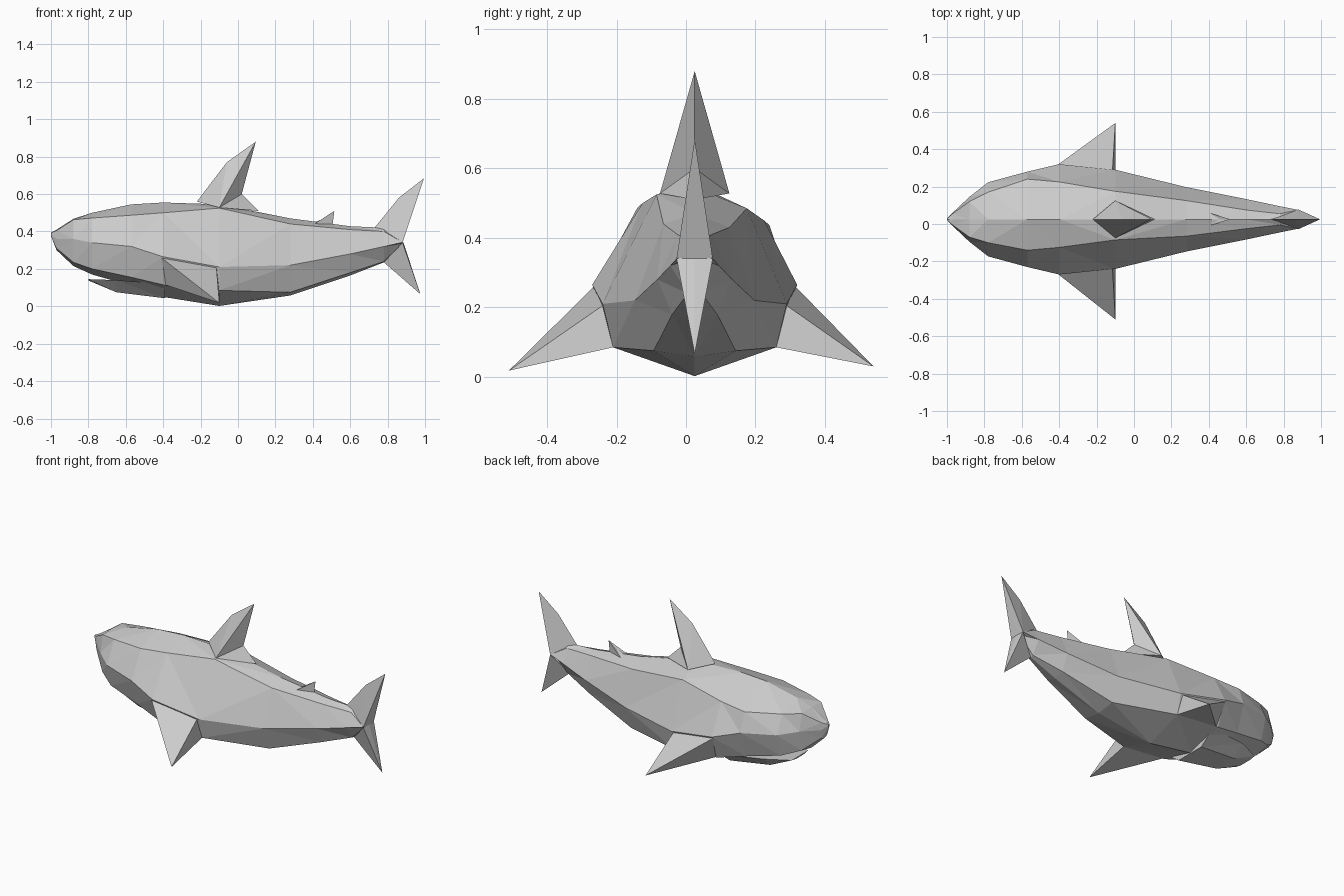
import bpy, bmesh

cube = bpy.data.objects.get("Cube")
if cube:
    bpy.data.objects.remove(cube, do_unlink=True)

grey = bpy.data.materials.new("shark grey")
grey.use_nodes = True
grey.diffuse_color = (0.6, 0.6, 0.6, 1)
grey.node_tree.nodes["Principled BSDF"].inputs["Base Color"].default_value = (0.6, 0.6, 0.6, 1)

MID = 0.025  # y of the centre plane


def finish(name, bm):
    bmesh.ops.recalc_face_normals(bm, faces=bm.faces)
    mesh = bpy.data.meshes.new(name)
    bm.to_mesh(mesh)
    bm.free()
    mesh.materials.append(grey)
    obj = bpy.data.objects.new(name, mesh)
    bpy.context.collection.objects.link(obj)
    return obj


def loft(name, rings):
    """Skin closed rings of equal point count and cap both ends."""
    bm = bmesh.new()
    loops = [[bm.verts.new((x, MID + y, z)) for y, z in pts] for x, pts in rings]
    n = len(loops[0])
    for a, b in zip(loops, loops[1:]):
        for i in range(n):
            j = (i + 1) % n
            bm.faces.new((a[i], a[j], b[j], b[i]))
    bm.faces.new(loops[0])
    bm.faces.new(loops[-1])
    bmesh.ops.triangulate(bm, faces=bm.faces)
    return finish(name, bm)


def solid(name, points):
    """Convex faceted solid from corner points."""
    bm = bmesh.new()
    verts = [bm.verts.new((x, MID + y, z)) for x, y, z in points]
    bmesh.ops.convex_hull(bm, input=verts)
    return finish(name, bm)


def fin(name, profile, root, half):
    """Fin with a knife-edge leading profile and a side point that gives thickness."""
    bm = bmesh.new()
    edge = [bm.verts.new((x, MID, z)) for x, z in profile]
    for s in (-1, 1):
        side = bm.verts.new((root[0], MID + s * half, root[1]))
        for a, b in zip(edge, edge[1:] + edge[:1]):
            bm.faces.new((a, b, side))
    return finish(name, bm)


# Body: x, back height, shoulder, flank, lower crease, belly height, left shoulder bulge
sections = [
    (-1.0, .395, (.004, .393), (.005, .388), (.004, .38), .375, 0),
    (-.97, .41, (.03, .405), (.035, .36), (.025, .31), .30, 0),
    (-.88, .468, (.095, .463), (.12, .36), (.10, .235), .215, 0),
    (-.78, .50, (.125, .472), (.198, .34), (.16, .20), .17, .02),
    (-.57, .545, (.165, .487), (.255, .32), (.20, .155), .11, .05),
    (-.40, .555, (.15, .50), (.295, .265), (.235, .115), .05, .05),
    (-.10, .545, (.11, .525), (.265, .21), (.235, .085), .002, .04),
    (.28, .47, (.09, .44), (.172, .22), (.118, .075), .058, .01),
    (.60, .428, (.05, .41), (.108, .28), (.065, .18), .165, 0),
    (.78, .42, (.03, .40), (.07, .32), (.02, .24), .235, 0),
    (.88, .36, (.02, .352), (.05, .342), (.02, .337), .335, 0),
]
body = []
for x, top, up, flank, low, belly, bulge in sections:
    left = [(up[0] + bulge, up[1] - bulge), flank, low]
    right = [(-y, z) for y, z in (low, flank, up)]
    body.append((x, [(0, top)] + left + [(0, belly)] + right))
loft("body", body)

# Lower jaw under the mouth slit
jaw = []
for x, half, top, bottom in [(-.80, .08, .145, .138), (-.65, .15, .14, .075), (-.39, .2, .12, .043)]:
    jaw.append((x, [(half, top), (half * .5, bottom), (-half * .5, bottom), (-half, top)]))
loft("lower_jaw", jaw)

# Pectoral fins: thick at the root, tapering to a point
for side, name in ((1, "left_pectoral_fin"), (-1, "right_pectoral_fin")):
    solid(name, [(x, side * y, z) for x, y, z in (
        (-.41, .29, .26), (-.39, .23, .115), (-.115, .265, .205),
        (-.10, .235, .085), (-.10, .53 + .02 * (side < 0) - .015, .03 - .012 * (side < 0)))])

# Main dorsal fin
fin("dorsal_fin", [(-.22, .56), (-.06, .77), (.095, .88), (.02, .6), (.11, .51)], (-.1, .528), .1)

# Small rear dorsal fin
fin("rear_dorsal_fin", [(.39, .44), (.46, .47), (.515, .51), (.505, .43)], (.4, .435), .035)

# Tail fin lobes
fin("upper_tail_lobe", [(.73, .42), (.86, .58), (.995, .685), (.88, .34)], (.88, .342), .052)
fin("lower_tail_lobe", [(.78, .235), (.975, .065), (.885, .34)], (.88, .34), .052)
